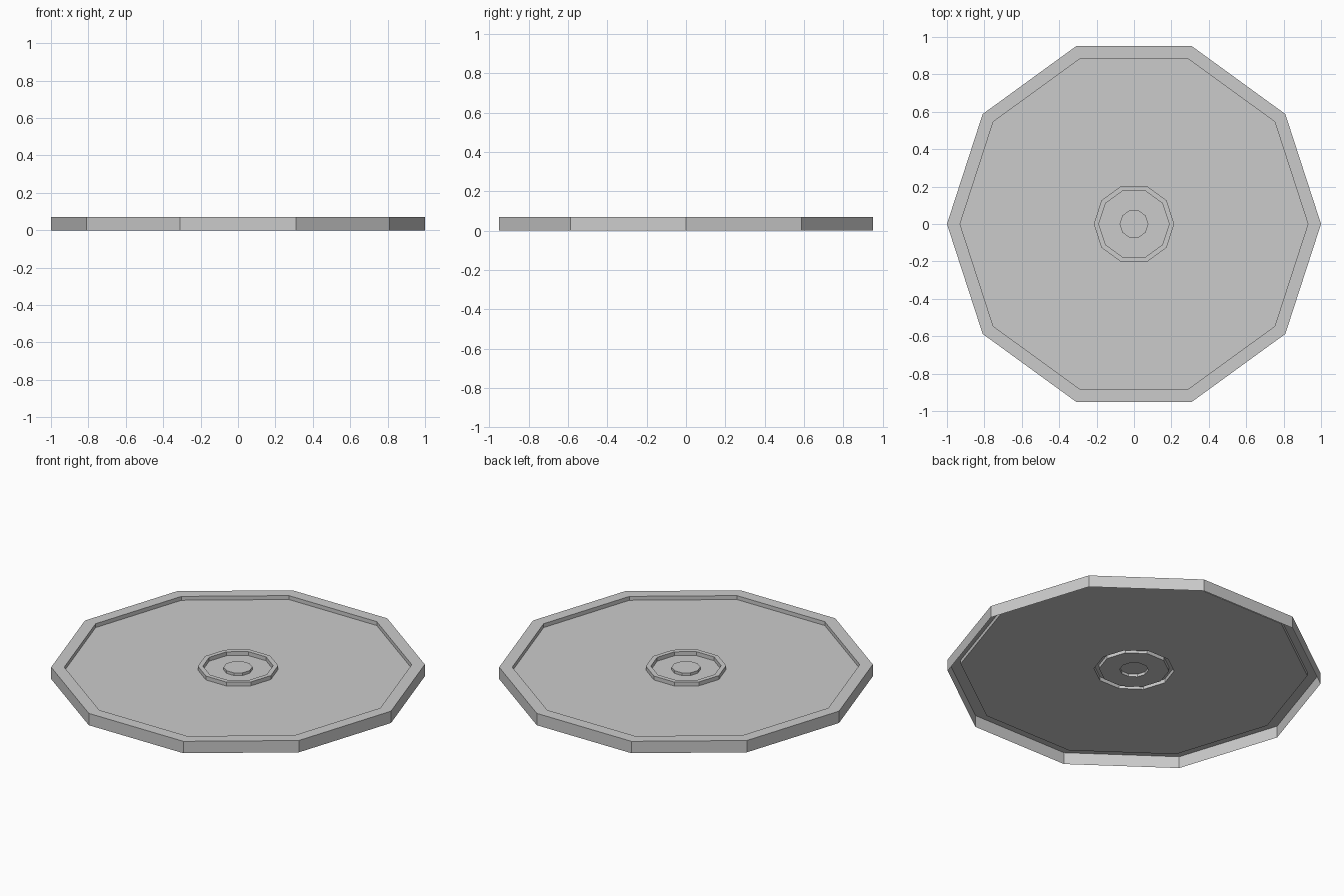
import bpy, bmesh
from math import cos, sin, tau

if "Cube" in bpy.data.objects:
    bpy.data.objects.remove(bpy.data.objects["Cube"])

SIDES = 10
FLOOR, TOP = 0.047, 0.07

# Open-bottomed sheet: outer wall, rim, floor, raised ring, central button
profile = [
    (1.0, 0.0), (1.0, TOP),            # outer wall
    (0.93, TOP), (0.93, FLOOR),        # rim and inner step
    (0.215, FLOOR), (0.215, TOP),      # floor to ring
    (0.188, TOP), (0.188, FLOOR),      # ring top and inside
    (0.077, FLOOR), (0.077, 0.063),    # button wall
]


def make_turned(name, points):
    """Turn a profile into a ten-sided sheet, capped at its last ring."""
    bm = bmesh.new()
    rings = [[bm.verts.new((r * cos(tau * i / SIDES), r * sin(tau * i / SIDES), z))
              for i in range(SIDES)] for r, z in points]
    for a, b in zip(rings, rings[1:]):
        for i in range(SIDES):
            j = (i + 1) % SIDES
            bm.faces.new((a[i], a[j], b[j], b[i]))
    bm.faces.new(rings[-1])
    mesh = bpy.data.meshes.new(name)
    bm.to_mesh(mesh)
    bm.free()
    obj = bpy.data.objects.new(name, mesh)
    bpy.context.collection.objects.link(obj)
    return obj


make_turned("round_tray", profile)
